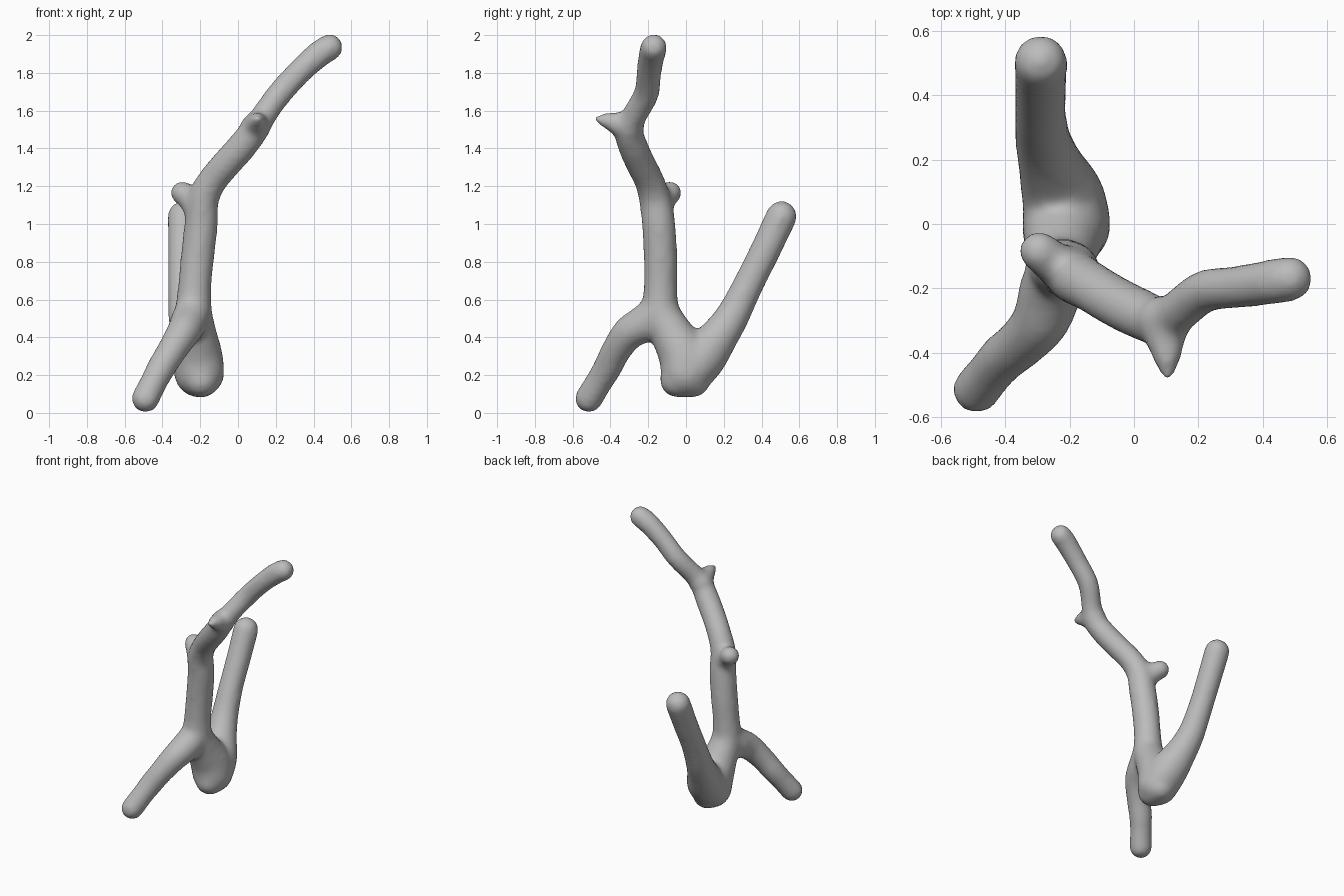
import bpy, bmesh
from mathutils import Vector, Matrix

cube = bpy.data.objects.get("Cube")
if cube:
    bpy.data.objects.remove(cube, do_unlink=True)

# Each limb is a path of (x, y, z, radius) points
trunk = [(-.205, 0, .215, .135), (-.215, -.01, .3, .135), (-.225, -.07, .41, .115),
         (-.235, -.13, .53, .1), (-.23, -.135, .66, .09), (-.215, -.135, .82, .09),
         (-.195, -.145, 1, .09), (-.185, -.165, 1.13, .085), (-.135, -.195, 1.23, .08),
         (-.06, -.24, 1.32, .08), (.02, -.28, 1.41, .08), (.09, -.305, 1.5, .075),
         (.14, -.27, 1.58, .068), (.22, -.21, 1.69, .068), (.33, -.195, 1.81, .068),
         (.43, -.18, 1.9, .072), (.485, -.17, 1.935, .072)]
back_branch = [(-.205, 0, .215, .135), (-.22, .08, .29, .13), (-.255, .17, .4, .105),
               (-.28, .25, .52, .09), (-.29, .33, .68, .082), (-.29, .42, .86, .082),
               (-.29, .505, 1.04, .084)]
front_leg = [(-.235, -.14, .55, .095), (-.26, -.21, .48, .1), (-.29, -.3, .425, .09),
             (-.35, -.37, .33, .08), (-.405, -.415, .24, .077), (-.445, -.46, .165, .073),
             (-.49, -.515, .075, .075)]
knob = [(-.2, -.15, 1.06, .08), (-.25, -.12, 1.13, .068), (-.295, -.085, 1.165, .064)]
thorn = [(.09, -.3, 1.51, .08), (.098, -.36, 1.53, .062), (.103, -.42, 1.548, .042),
         (.105, -.475, 1.555, .018)]
base_foot = [(-.195, -.045, .175, .095), (-.195, .035, .175, .095)]


def smooth_path(points, steps=10):
    """Catmull-Rom samples through the points, radius included."""
    pts = [Vector(p) for p in points]
    pts = [pts[0] * 2 - pts[1]] + pts + [pts[-1] * 2 - pts[-2]]
    for a, b, c, d in zip(pts, pts[1:], pts[2:], pts[3:]):
        for i in range(steps):
            t = i / steps
            yield (b * 2 + (c - a) * t + (a * 2 - b * 5 + c * 4 - d) * t**2
                   + (b * 3 - a - c * 3 + d) * t**3) / 2
    yield pts[-2]


# Sweep a ball along every limb
bm = bmesh.new()
for limb in (trunk, back_branch, front_leg, knob, thorn, base_foot):
    for p in smooth_path(limb):
        bmesh.ops.create_icosphere(bm, subdivisions=3, radius=p[3],
                                   matrix=Matrix.Translation(p.xyz))
mesh = bpy.data.meshes.new("branch")
bm.to_mesh(mesh)
bm.free()
branch = bpy.data.objects.new("branch", mesh)
bpy.context.collection.objects.link(branch)

# Fuse the limbs into one skin and soften the joints
fuse = branch.modifiers.new("fuse", 'REMESH')
fuse.mode = 'VOXEL'
fuse.voxel_size = .016
fuse.use_smooth_shade = True
soften = branch.modifiers.new("soften", 'SMOOTH')
soften.factor = .5
soften.iterations = 14

# Plain grey
grey = bpy.data.materials.new("grey")
grey.use_nodes = True
colour = (.5, .5, .5, 1)
grey.diffuse_color = colour
grey.node_tree.nodes["Principled BSDF"].inputs["Base Color"].default_value = colour
mesh.materials.append(grey)
